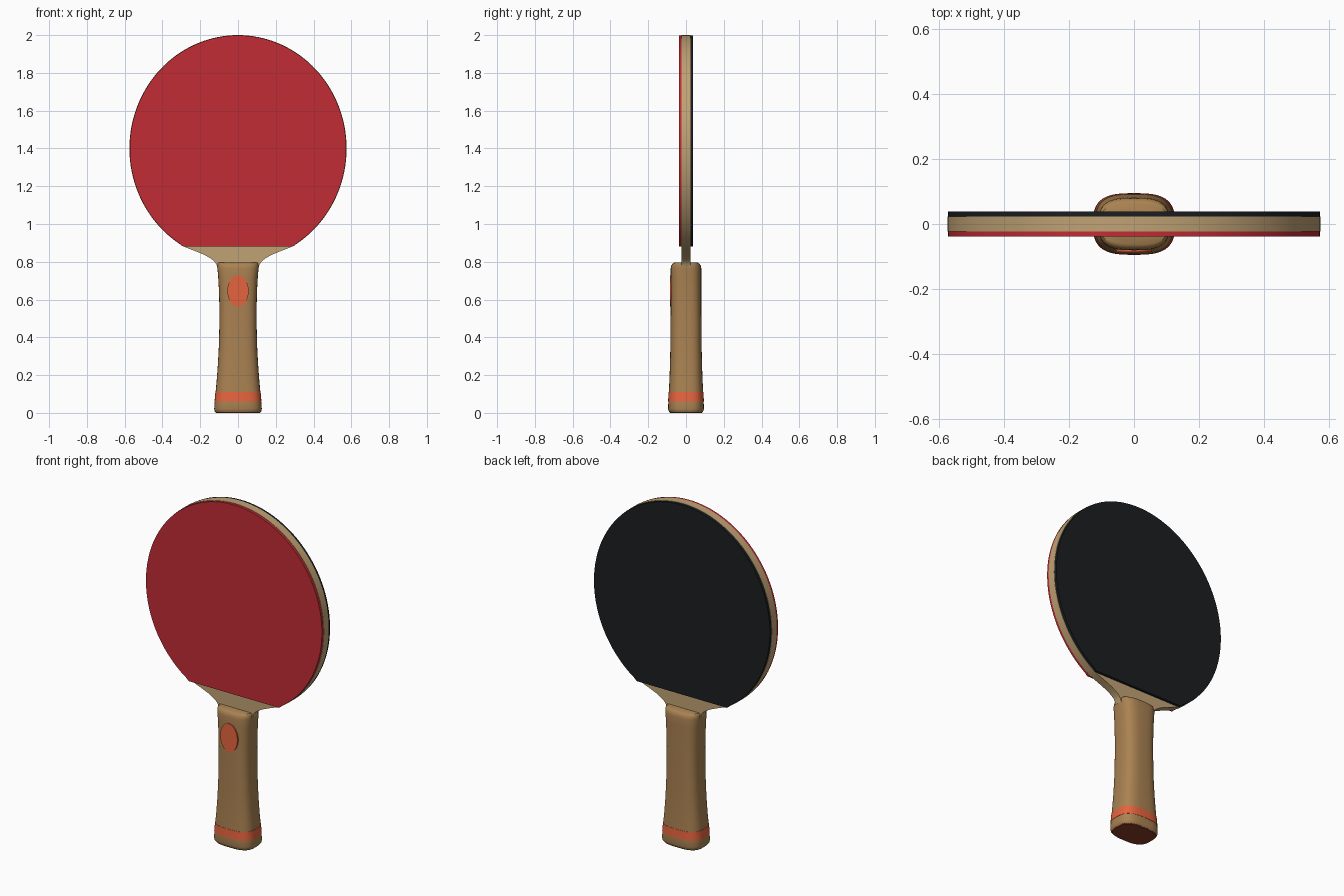
import bpy, bmesh
from math import sin, cos, asin, pi, radians

if "Cube" in bpy.data.objects:
    bpy.data.objects.remove(bpy.data.objects["Cube"])


def material(name, r, g, b):
    lin = lambda c: ((c / 255 + 0.055) / 1.055) ** 2.4
    m = bpy.data.materials.new(name)
    m.diffuse_color = (lin(r), lin(g), lin(b), 1)
    m.use_nodes = True
    m.node_tree.nodes["Principled BSDF"].inputs["Base Color"].default_value = m.diffuse_color
    return m


LIGHT_WOOD = material("light_wood", 192, 162, 116)
DARK_WOOD = material("dark_wood", 170, 130, 82)
RED = material("red_rubber", 192, 44, 52)
BLACK = material("black_rubber", 27, 29, 33)
ORANGE = material("orange", 230, 100, 62)
BROWN = material("end_brown", 135, 60, 40)


def finish(bm, name, mat):
    bmesh.ops.recalc_face_normals(bm, faces=bm.faces)
    mesh = bpy.data.meshes.new(name)
    bm.to_mesh(mesh)
    bm.free()
    ob = bpy.data.objects.new(name, mesh)
    bpy.context.collection.objects.link(ob)
    mesh.materials.append(mat)
    bpy.ops.object.select_all(action='DESELECT')
    ob.select_set(True)
    bpy.context.view_layer.objects.active = ob
    bpy.ops.object.shade_smooth_by_angle(angle=radians(35))
    return ob


def plate(name, outline, y0, y1, mat):
    """Extrude an x-z outline from y0 to y1."""
    bm = bmesh.new()
    face = bm.faces.new([bm.verts.new((x, y0, z)) for x, z in outline])
    ext = bmesh.ops.extrude_face_region(bm, geom=[face])
    verts = [v for v in ext["geom"] if isinstance(v, bmesh.types.BMVert)]
    bmesh.ops.translate(bm, verts=verts, vec=(0, y1 - y0, 0))
    return finish(bm, name, mat)


def loft(name, sections, mat, n=64, power=3.0):
    """Skin superellipse sections given as (z, half x, half y)."""
    sgn = lambda v: abs(v) ** (2 / power) * (1 if v >= 0 else -1)
    bm = bmesh.new()
    rings = []
    for z, a, b in sections:
        rings.append([bm.verts.new((a * sgn(cos(2 * pi * i / n)),
                                    b * sgn(sin(2 * pi * i / n)), z))
                      for i in range(n)])
    for lo, hi in zip(rings, rings[1:]):
        for i in range(n):
            j = (i + 1) % n
            bm.faces.new((lo[i], lo[j], hi[j], hi[i]))
    bm.faces.new(rings[0])
    bm.faces.new(rings[-1])
    return finish(bm, name, mat)


def head_outline(rx, rz, tail):
    """Oval head from lower right over the top to lower left, plus mirrored tail points."""
    start = -asin(0.505 / 0.6)
    n = 110
    arc = []
    for i in range(n + 1):
        t = start + (pi - 2 * start) * i / n
        arc.append((rx * cos(t), 1.40 + rz * sin(t)))
    return arc + [(-x, z) for x, z in tail] + tail[::-1]


# Wooden blade with flared neck
neck = [(0.288, 0.881), (0.254, 0.867), (0.215, 0.852), (0.175, 0.835),
        (0.145, 0.818), (0.125, 0.802), (0.115, 0.787), (0.109, 0.768)]
plate("blade", head_outline(0.575, 0.60, neck), -0.023, 0.023, LIGHT_WOOD)

# Rubber sheets on both sides
sheet = head_outline(0.573, 0.598, [(0.298, 0.885), (0.292, 0.882)])
plate("front_rubber", sheet, -0.038, -0.023, RED)
plate("back_rubber", sheet, 0.023, 0.038, BLACK)

# Flared handle with rounded ends
profile = [(0.004, 0.120, 0.088), (0.010, 0.124, 0.092), (0.022, 0.126, 0.095),
           (0.06, 0.123, 0.0935), (0.11, 0.1185, 0.091), (0.17, 0.113, 0.088),
           (0.25, 0.107, 0.085), (0.34, 0.102, 0.083), (0.45, 0.099, 0.082),
           (0.56, 0.0985, 0.081), (0.65, 0.101, 0.081), (0.72, 0.105, 0.081),
           (0.765, 0.109, 0.081), (0.780, 0.109, 0.078), (0.790, 0.108, 0.071),
           (0.795, 0.106, 0.062)]
loft("handle", profile, DARK_WOOD)

# End cap under the handle
loft("end_cap", [(0.0, 0.116, 0.084), (0.005, 0.120, 0.088)], BROWN)

# Coloured ring near the handle end
loft("handle_band", [(0.06, 0.1243, 0.0948), (0.11, 0.1198, 0.0923)], ORANGE)

# Oval badge on the handle front
badge = [(0.056 * cos(2 * pi * i / 48), 0.645 + 0.083 * sin(2 * pi * i / 48))
         for i in range(48)]
plate("handle_badge", badge, -0.086, -0.074, ORANGE)
